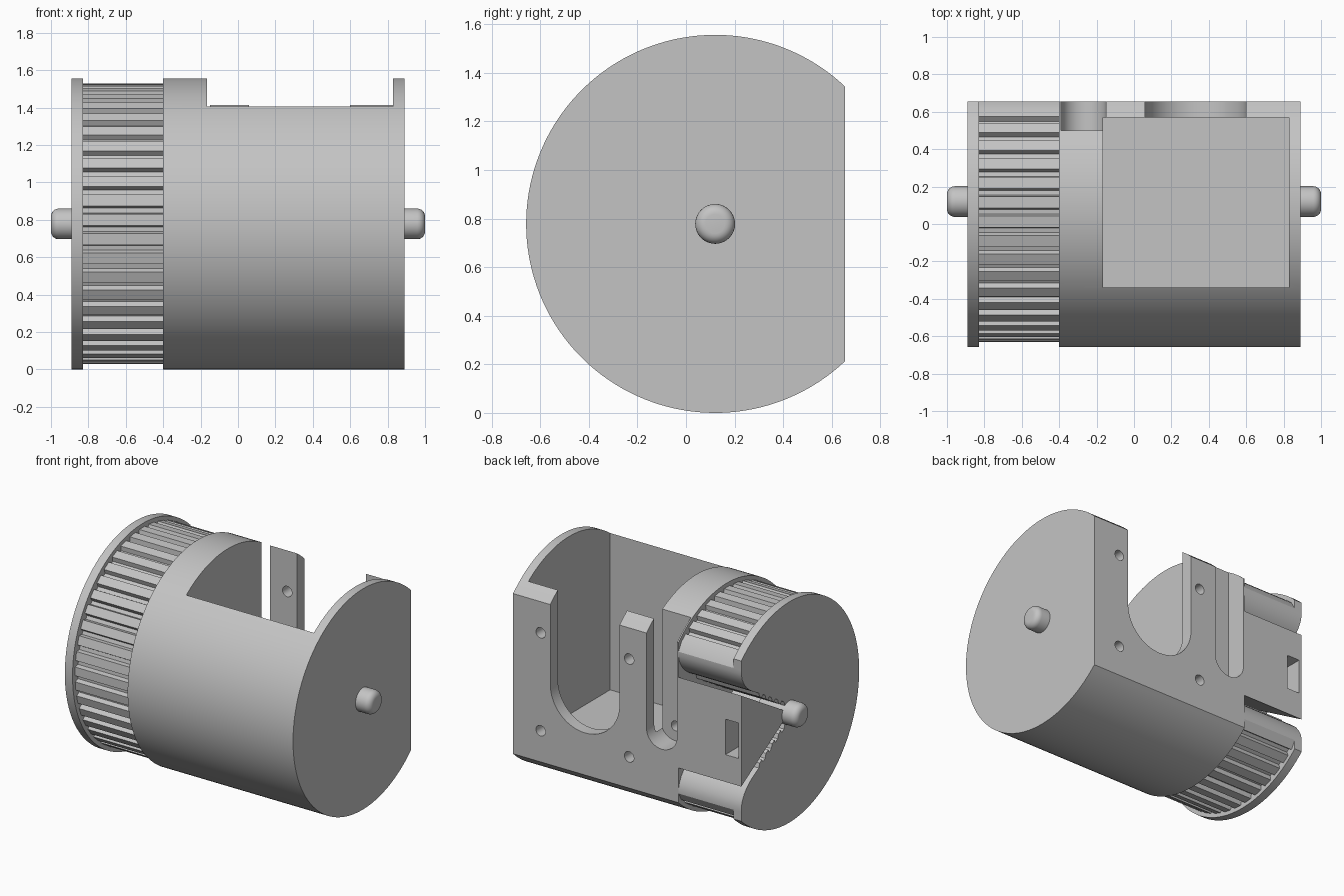
import bpy, bmesh
from math import sin, cos, acos, pi, radians

if "Cube" in bpy.data.objects:
    bpy.data.objects.remove(bpy.data.objects["Cube"])

CY, CZ = 0.12, 0.778      # axis of the drum
R, FLAT = 0.778, 0.535    # drum radius, distance from axis to the flat back

grey = bpy.data.materials.new("plain grey")
grey.use_nodes = True
grey.diffuse_color = (0.55, 0.55, 0.55, 1)
grey.node_tree.nodes["Principled BSDF"].inputs["Base Color"].default_value = grey.diffuse_color


def prism(name, pts, axis, lo, hi):
    """Extrude a profile: (y, z) points along x, or (x, z) points along y."""
    bm = bmesh.new()
    place = (lambda p, t: (t, p[0], p[1])) if axis == "x" else (lambda p, t: (p[0], t, p[1]))
    face = bm.faces.new([bm.verts.new(place(p, lo)) for p in pts])
    out = bmesh.ops.extrude_face_region(bm, geom=[face])
    shift = (hi - lo, 0, 0) if axis == "x" else (0, hi - lo, 0)
    bmesh.ops.translate(bm, vec=shift, verts=[v for v in out["geom"] if isinstance(v, bmesh.types.BMVert)])
    bmesh.ops.recalc_face_normals(bm, faces=bm.faces)
    mesh = bpy.data.meshes.new(name)
    bm.to_mesh(mesh)
    bm.free()
    ob = bpy.data.objects.new(name, mesh)
    bpy.context.collection.objects.link(ob)
    mesh.materials.append(grey)
    return ob


def box(name, x0, x1, y0, y1, z0, z1):
    return prism(name, [(x0, z0), (x1, z0), (x1, z1), (x0, z1)], "y", y0, y1)


def slot(x, z, r, y0):
    """Upward open slot with a round bottom."""
    arc = [(x + r * cos(pi + pi * i / 32), z + r * sin(pi + pi * i / 32)) for i in range(33)]
    return prism("slot_cutter", arc + [(x + r, 2), (x - r, 2)], "y", y0, 0.8)


def hole(x, z, r, y0):
    ring = [(x + r * cos(2 * pi * i / 24), z + r * sin(2 * pi * i / 24)) for i in range(24)]
    return prism("hole_cutter", ring, "y", y0, 0.8)


def select(ob):
    bpy.ops.object.select_all(action="DESELECT")
    ob.select_set(True)
    bpy.context.view_layer.objects.active = ob


def cut(ob, cutters):
    select(ob)
    for c in cutters:
        c.hide_render = True
        mod = ob.modifiers.new("cut", "BOOLEAN")
        mod.operation, mod.solver, mod.object = "DIFFERENCE", "EXACT", c
        bpy.ops.object.modifier_apply(modifier=mod.name)
        bpy.data.objects.remove(c)


def smooth(ob):
    select(ob)
    bpy.ops.object.shade_smooth_by_angle(angle=radians(25))


def about_axis(pts):
    return [(CY + y, CZ + z) for y, z in pts]


def arc(r, start, n):
    return [(r * cos(start + (2 * pi - 2 * start) * i / n), r * sin(start + (2 * pi - 2 * start) * i / n))
            for i in range(n + 1)]


# Drum body with the motor bay, the wide and narrow slots and the screw holes
corner = acos(FLAT / R)
body = prism("drum_body", about_axis(arc(R, corner, 110)), "x", -0.40, 0.89)
cutters = [box("bay_cutter", -0.165, 0.83, -0.34, 0.57, 0.30, 2),
           slot(0.33, 0.78, 0.27, 0.54), slot(-0.27, 0.675, 0.12, 0.50),
           hole(-0.27, 0.66, 0.035, 0.40)]
cutters += [hole(x, CZ + s * 0.345, 0.037, 0.54) for x in (0.675, -0.015) for s in (1, -1)]
cut(body, cutters)
smooth(body)

# Lower half of the wedge opening shared by the toothed wheel and the flange:
# rounded lip, then a ribbed wall running in to the axis
lip = [(FLAT, -0.50), (FLAT, -0.47), (0.525, -0.43), (0.505, -0.39),
       (0.475, -0.353), (0.44, -0.323), (0.40, -0.297), (0.35, -0.27)]
wall = []
for i in range(5):
    y = 0.34 - 0.07 * i
    for dy, rib in ((0, 0), (0.01, 0.025), (0.035, 0.025), (0.045, 0)):
        wall.append((y - dy, -(0.6 * (y - dy) + 0.06 - rib)))
lower = lip + wall
wedge = lower + [(-0.08, 0)] + [(y, -z) for y, z in reversed(lower)]

# Toothed wheel
teeth = []
for i in range(33):
    for step, r in ((0, 0.75), (4.6, 0.75), (5.3, 0.718), (7.3, 0.718)):
        a = radians(48 + 8 * i + step)
        teeth.append((r * cos(a), r * sin(a)))
teeth.append((0.75 * cos(radians(312)), 0.75 * sin(radians(312))))
wheel = prism("toothed_wheel", about_axis(teeth + wedge), "x", -0.83, -0.40)
smooth(wheel)

# End flange
flange = prism("end_flange", about_axis(arc(R, corner, 110) + wedge), "x", -0.89, -0.83)
smooth(flange)

# Wedge shaped clamp block with a rectangular pocket
clamp = prism("clamp_block", about_axis([(0, 0), (FLAT, -0.32), (FLAT, 0.32)]), "x", -0.89, -0.40)
cut(clamp, [box("pocket_cutter", -0.868, -0.766, 0.50, 0.8, 0.65, 0.90)])

# Axle stubs with rounded ends
for name, x0, x1 in (("left_axle", 0.85, 1.0), ("right_axle", -1.0, -0.70)):
    ring = [(0.082 * cos(2 * pi * i / 40), 0.082 * sin(2 * pi * i / 40)) for i in range(40)]
    axle = prism(name, about_axis(ring), "x", x0, x1)
    tip = max(x0, x1, key=abs)
    bm = bmesh.new()
    bm.from_mesh(axle.data)
    rim = [e for e in bm.edges if all(abs(v.co.x - tip) < 0.001 for v in e.verts)]
    bmesh.ops.bevel(bm, geom=rim, offset=0.042, segments=6, profile=0.5, affect="EDGES")
    bm.to_mesh(axle.data)
    bm.free()
    smooth(axle)
